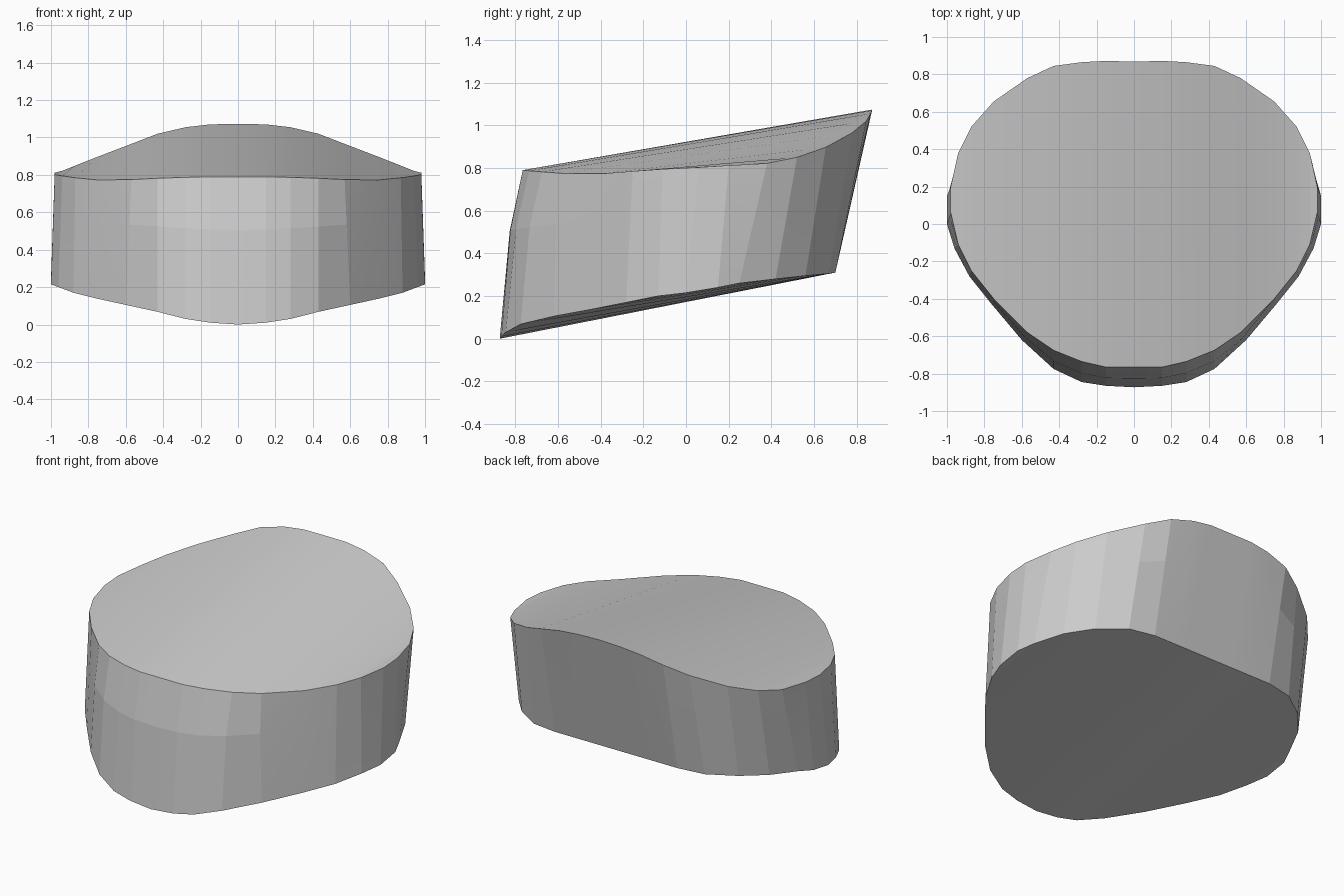
import bpy, bmesh
from mathutils import Vector

if "Cube" in bpy.data.objects:
    bpy.data.objects.remove(bpy.data.objects["Cube"])

# Half cross-stations, mirrored in x: (x, front y, front z, back y, back z)
TOP = [(0, -.765, .79, .868, 1.073), (.15, -.765, .79, .872, 1.07),
       (.28, -.735, .787, .865, 1.055), (.43, -.675, .782, .845, 1.02),
       (.57, -.58, .775, .78, .966), (.75, -.40, .773, .655, .897),
       (.87, -.25, .785, .52, .85), (.94, -.11, .795, .38, .822),
       (.98, .06, .803, .20, .812)]
BOTTOM = [(0, -.873, 0, .70, .31), (.15, -.865, .01, .70, .31),
          (.28, -.845, .03, .70, .31), (.43, -.775, .068, .70, .31),
          (.60, -.62, .105, .67, .305), (.76, -.43, .14, .56, .295),
          (.88, -.28, .17, .42, .28), (.96, -.13, .20, .25, .26),
          (1.0, 0, .215, .15, .24)]


def ring(rows):
    """Closed outline: front edge left to right, then back edge right to left."""
    full = [(-r[0],) + r[1:] for r in rows[:0:-1]] + rows
    front = [Vector((x, yf, zf)) for x, yf, zf, yb, zb in full]
    back = [Vector((x, yb, zb)) for x, yf, zf, yb, zb in full]
    return front + back[::-1]


low, high = ring(BOTTOM), ring(TOP)
# Middle ring swells slightly at the front
mid = [a.lerp(b, .64) for a, b in zip(low, high)]
for p in mid:
    if p.y < -.4:
        p.y -= .022 * min(1, (-p.y - .4) / .3)

bm = bmesh.new()
rings = [[bm.verts.new(p) for p in r] for r in (low, mid, high)]
n = len(low)

# Side wall
for a, b in zip(rings, rings[1:]):
    for i in range(n):
        j = (i + 1) % n
        bm.faces.new((a[i], a[j], b[j], b[i]))

# Sloping top and underside, in strips from front to back
for r in (rings[0], rings[-1]):
    for i in range(n // 2 - 1):
        bm.faces.new((r[i], r[i + 1], r[n - 2 - i], r[n - 1 - i]))

bmesh.ops.recalc_face_normals(bm, faces=bm.faces)
mesh = bpy.data.meshes.new("slanted_block")
bm.to_mesh(mesh)
bm.free()
block = bpy.data.objects.new("slanted_block", mesh)
bpy.context.collection.objects.link(block)
bpy.context.view_layer.objects.active = block
block.select_set(True)
bpy.ops.object.shade_smooth_by_angle(angle=0.1)
